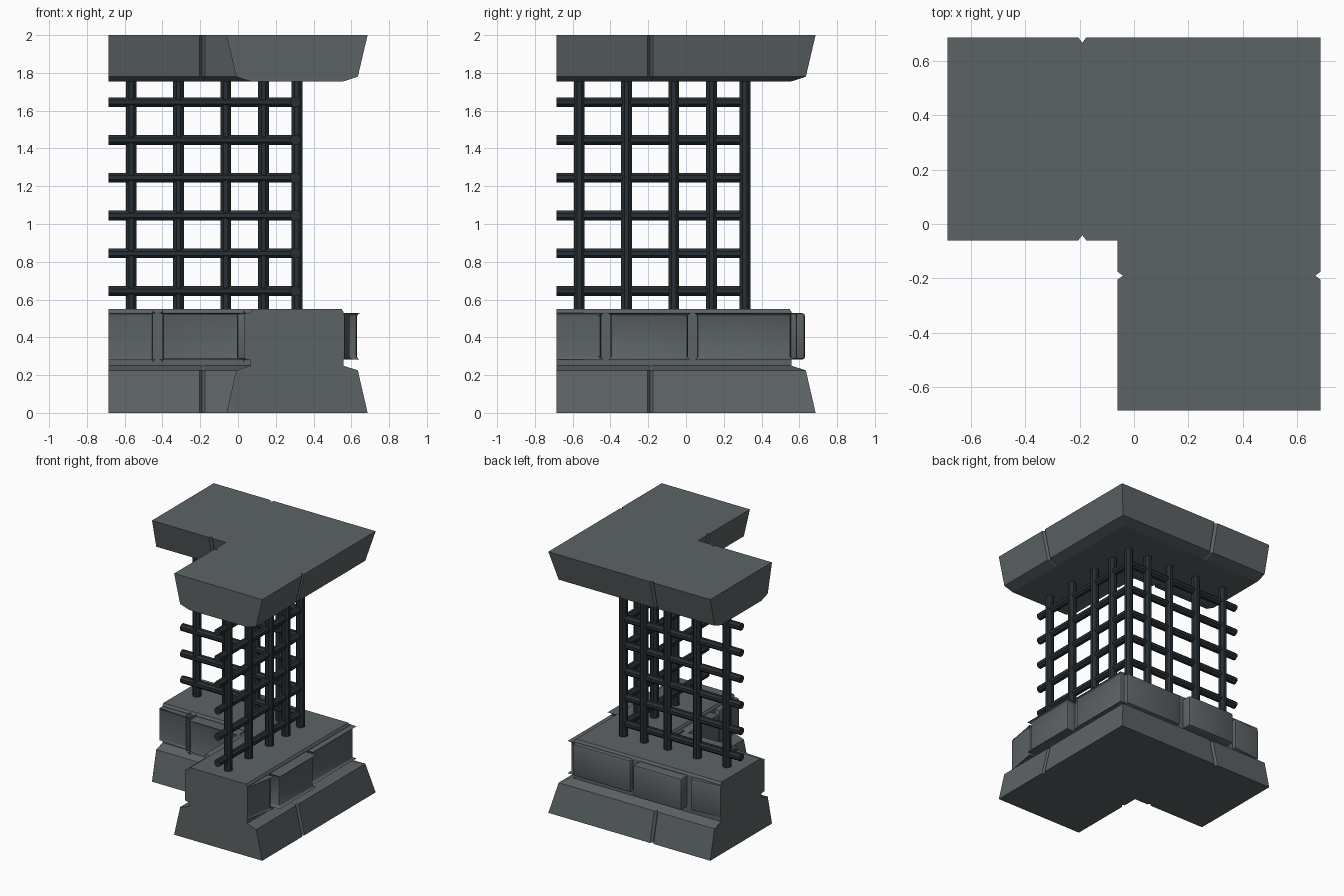
import bpy, bmesh, math
from mathutils import Vector, Matrix

cube = bpy.data.objects.get("Cube")
if cube:
    bpy.data.objects.remove(cube, do_unlink=True)

MID = 0.3125    # centre line of both wings
END = -0.686    # open end of both wings
JOINT = -0.19   # block joint along each wing


def material(name, colour):
    m = bpy.data.materials.new(name)
    m.use_nodes = True
    m.diffuse_color = colour
    m.node_tree.nodes["Principled BSDF"].inputs["Base Color"].default_value = colour
    return m


stone = material("grey stone", (0.107, 0.123, 0.130, 1))
iron = material("dark iron", (0.021, 0.028, 0.034, 1))


def finish(name, bm, mat):
    bmesh.ops.recalc_face_normals(bm, faces=bm.faces)
    me = bpy.data.meshes.new(name)
    bm.to_mesh(me)
    bm.free()
    me.materials.append(mat)
    ob = bpy.data.objects.new(name, me)
    bpy.context.collection.objects.link(ob)
    return ob


def corner_outline(half, groove):
    """L-shaped outline, with a small V groove at each joint."""
    o, i = MID + half, MID - half
    g = 0.015

    def notch(side):
        edge = MID + side * half
        return [(JOINT - g, edge), (JOINT, edge - side * groove), (JOINT + g, edge)]

    outer = [(END, o)] + notch(1)
    inner = [(END, i)] + notch(-1)
    swap = lambda pts: [(y, x) for x, y in pts]
    return outer + [(o, o)] + swap(outer)[::-1] + swap(inner) + [(i, i)] + inner[::-1]


def corner_block(name, levels):
    """Loft the L outline through (height, half width, groove depth) levels."""
    bm = bmesh.new()
    rings = [[bm.verts.new((x, y, z)) for x, y in corner_outline(h, g)]
             for z, h, g in levels]
    n = len(rings[0])
    for low, high in zip(rings, rings[1:]):
        for k in range(n):
            bm.faces.new((low[k], low[(k + 1) % n], high[(k + 1) % n], high[k]))
    bm.faces.new(rings[0])
    bm.faces.new(rings[-1])
    return finish(name, bm, stone)


# Footing, wall core and cap
corner_block("footing", [(0, 0.3735, 0.02), (0.225, 0.322, 0.02), (0.25, 0.245, 0.005)])
corner_block("wall_core", [(0.24, 0.245, 0), (0.535, 0.245, 0), (0.55, 0.236, 0)])
corner_block("cap", [(1.755, 0.245, 0.005), (1.78, 0.322, 0.02), (2.0, 0.3735, 0.02)])


def brick(name, start, stop, side, depth_start, depth_stop, swap):
    """Bevelled facing brick; open wing ends stay sharp and flush."""
    bm = bmesh.new()
    bmesh.ops.create_cube(bm, size=1)
    for v in bm.verts:
        far = v.co.x > 0
        depth = (depth_stop if far else depth_start) if v.co.y > 0 else 0.2
        a, b = stop if far else start, MID + side * depth
        z = 0.528 if v.co.z > 0 else 0.282
        v.co = (b, a, z) if swap else (a, b, z)
    along = 1 if swap else 0
    edges = [e for e in bm.edges
             if not all(v.co[along] < END + 0.001 for v in e.verts)]
    bmesh.ops.bevel(bm, geom=edges, offset=0.016, segments=2, profile=0.5,
                    affect='EDGES', clamp_overlap=True)
    ob = finish(name, bm, stone)
    bpy.context.view_layer.objects.active = ob
    ob.select_set(True)
    bpy.ops.object.shade_smooth_by_angle(angle=math.radians(40))
    ob.select_set(False)


def bar(name, p, q, radius):
    """Eight-sided iron bar with flat sides facing the axes."""
    p, q = Vector(p), Vector(q)
    bm = bmesh.new()
    turn = (q - p).to_track_quat('Z', 'Y').to_matrix().to_4x4()
    bmesh.ops.create_cone(
        bm, cap_ends=True, segments=8, depth=(q - p).length,
        radius1=radius, radius2=radius,
        matrix=Matrix.Translation((p + q) / 2) @ turn @ Matrix.Rotation(math.pi / 8, 4, 'Z'))
    finish(name, bm, iron)


for wing, swap in (("back", False), ("side", True)):
    place = (lambda a, b, z: (b, a, z)) if swap else (lambda a, b, z: (a, b, z))
    # Facing bricks
    brick(wing + "_outer_end_brick", END, -0.45, 1, 0.25, 0.28, swap)
    brick(wing + "_outer_middle_brick", -0.40, 0.01, 1, 0.318, 0.318, swap)
    brick(wing + "_outer_corner_brick", 0.06, 0.555, 1, 0.276, 0.276, swap)
    brick(wing + "_inner_end_brick", END, -0.45, -1, 0.282, 0.282, swap)
    brick(wing + "_inner_middle_brick", -0.40, 0.03, -1, 0.318, 0.318, swap)
    # Grille
    for k, a in enumerate((-0.565, -0.315, -0.065, 0.135)):
        bar(f"{wing}_upright_bar_{k + 1}", place(a, 0.312, 0.5), place(a, 0.312, 1.8), 0.031)
    for k in range(6):
        z = 0.645 + 0.2 * k
        bar(f"{wing}_cross_bar_{k + 1}", place(END, 0.305, z), place(0.32, 0.305, z), 0.028)

bar("corner_upright_bar", (0.312, 0.312, 0.5), (0.312, 0.312, 1.8), 0.031)
